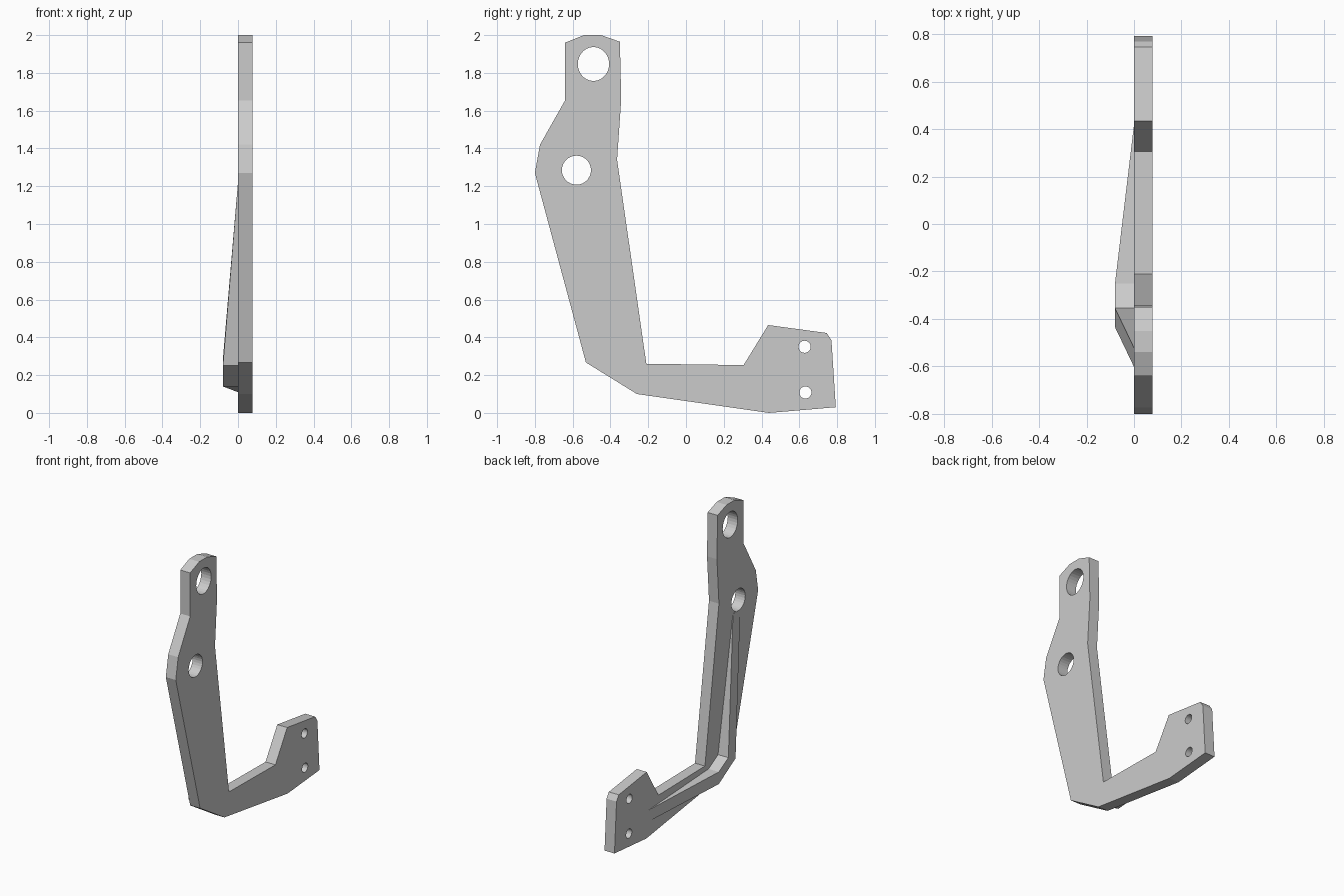
import bpy, bmesh, math
from mathutils import Matrix

if "Cube" in bpy.data.objects:
    bpy.data.objects.remove(bpy.data.objects["Cube"])

THICK = 0.077   # plate thickness along x

grey = bpy.data.materials.new("plain_grey")
grey.use_nodes = True
grey.diffuse_color = (0.6, 0.6, 0.6, 1)
grey.node_tree.nodes["Principled BSDF"].inputs["Base Color"].default_value = (0.6, 0.6, 0.6, 1)


def add_object(name, mesh):
    mesh.materials.clear()
    mesh.materials.append(grey)
    ob = bpy.data.objects.new(name, mesh)
    bpy.context.collection.objects.link(ob)
    return ob


def ellipse(cy, cz, ry, rz, n=28):
    return [(cy + ry * math.cos(i * math.tau / n), cz + rz * math.sin(i * math.tau / n))
            for i in range(n)]


# Plate: side outline in (y, z) with four through holes
outline = [(-0.64, 1.96), (-0.54, 2), (-0.45, 2), (-0.35, 1.965), (-0.343, 1.66),
           (-0.365, 1.34), (-0.21, 0.26), (0.305, 0.253), (0.435, 0.465),
           (0.745, 0.423), (0.77, 0.385), (0.793, 0.03), (0.44, 0), (-0.26, 0.1),
           (-0.53, 0.267), (-0.8, 1.27), (-0.773, 1.42), (-0.64, 1.655)]
holes = [ellipse(-0.49, 1.847, 0.083, 0.09), ellipse(-0.58, 1.285, 0.077, 0.077),
         ellipse(0.628, 0.35, 0.032, 0.032), ellipse(0.632, 0.108, 0.032, 0.032)]

curve = bpy.data.curves.new("plate_profile", "CURVE")
curve.dimensions = "2D"
curve.fill_mode = "BOTH"
curve.extrude = THICK / 2
for loop in [outline] + holes:
    spline = curve.splines.new("POLY")
    spline.points.add(len(loop) - 1)
    for point, (y, z) in zip(spline.points, loop):
        point.co = (y, z, 0, 1)
    spline.use_cyclic_u = True
profile = bpy.data.objects.new("plate_profile", curve)
bpy.context.collection.objects.link(profile)
mesh = bpy.data.meshes.new_from_object(profile.evaluated_get(bpy.context.evaluated_depsgraph_get()))
bpy.data.objects.remove(profile)

# Stand the profile up: (x, y, z) -> (z, x, y)
bm = bmesh.new()
bm.from_mesh(mesh)
bm.transform(Matrix(((0, 0, 1, THICK / 2), (1, 0, 0, 0), (0, 1, 0, 0), (0, 0, 0, 1))))
bmesh.ops.remove_doubles(bm, verts=bm.verts, dist=0.0001)
bmesh.ops.recalc_face_normals(bm, faces=bm.faces)
for face in bm.faces:
    face.smooth = False
bm.to_mesh(mesh)
bm.free()
mesh.name = "bracket_plate"
add_object("bracket_plate", mesh)

# Stiffening rib: stations of outer (y, z), inner (y, z) and height off the plate
stations = [((-0.6, 1.21), (-0.52, 1.21), 0.001),
            ((-0.435, 0.25), (-0.355, 0.285), 0.08),
            ((-0.25, 0.14), (-0.25, 0.225), 0.08),
            ((0.41, 0.11), (0.41, 0.19), 0.001)]
bm = bmesh.new()
rings = []
for outer, inner, height in stations:
    rings.append([bm.verts.new((x, *p)) for x, p in
                  ((0.002, outer), (-height, outer), (-height, inner), (0.002, inner))])
for a, b in zip(rings, rings[1:]):
    for i in range(4):
        j = (i + 1) % 4
        bm.faces.new((a[i], a[j], b[j], b[i]))
bm.faces.new(rings[0])
bm.faces.new(rings[-1])
bmesh.ops.recalc_face_normals(bm, faces=bm.faces)
mesh = bpy.data.meshes.new("stiffening_rib")
bm.to_mesh(mesh)
bm.free()
add_object("stiffening_rib", mesh)
